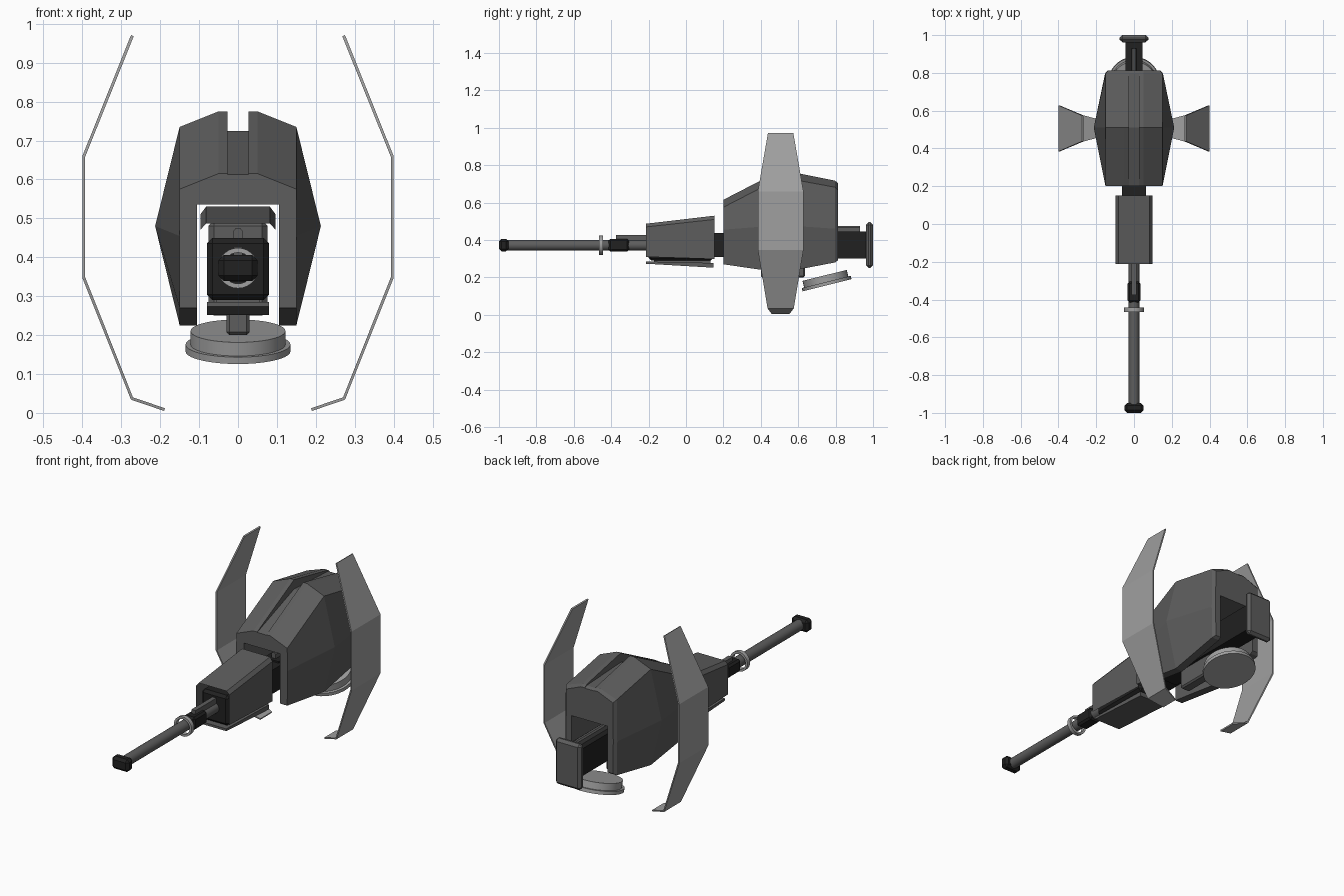
import bpy, bmesh, math
from mathutils import Matrix, Vector

if "Cube" in bpy.data.objects:
    bpy.data.objects.remove(bpy.data.objects["Cube"])


def material(name, v):
    m = bpy.data.materials.new(name)
    m.diffuse_color = (v, v, v, 1)
    m.use_nodes = True
    m.node_tree.nodes["Principled BSDF"].inputs["Base Color"].default_value = m.diffuse_color
    return m


BLACK = material("black", 0.015)
DARK = material("dark_grey", 0.11)
LIGHT = material("light_grey", 0.35)


def finish(name, bm, mat, normals=True):
    if normals:
        bmesh.ops.recalc_face_normals(bm, faces=bm.faces[:])
    me = bpy.data.meshes.new(name)
    bm.to_mesh(me)
    bm.free()
    ob = bpy.data.objects.new(name, me)
    bpy.context.collection.objects.link(ob)
    me.materials.append(mat)
    return ob


def loft(name, loops, mat, caps=True, ring=False, closed=True):
    bm = bmesh.new()
    rows = [[bm.verts.new(p) for p in lp] for lp in loops]
    n = len(rows[0])
    pairs = list(zip(rows, rows[1:])) + ([(rows[-1], rows[0])] if ring else [])
    for a, b in pairs:
        for i in range(n if closed else n - 1):
            j = (i + 1) % n
            bm.faces.new((a[i], a[j], b[j], b[i]))
    if caps:
        bm.faces.new(rows[0])
        bm.faces.new(rows[-1])
    return finish(name, bm, mat)


def box(name, x, y, z, mat, bevel=0.0):
    bm = bmesh.new()
    bmesh.ops.create_cube(bm, size=1)
    lo, hi = Vector((x[0], y[0], z[0])), Vector((x[1], y[1], z[1]))
    for v in bm.verts:
        v.co = Vector([(lo[k] + hi[k]) / 2 + v.co[k] * (hi[k] - lo[k]) for k in range(3)])
    if bevel:
        bmesh.ops.bevel(bm, geom=bm.edges[:], offset=bevel, segments=1, affect='EDGES')
    return finish(name, bm, mat)


def circle(r, y, z=0.372, n=20):
    return [(r * math.cos(2 * math.pi * i / n), y, z + r * math.sin(2 * math.pi * i / n))
            for i in range(n)]


def mirrored(half, y):
    return [(x, y, z) for x, z in half] + [(-x, y, z) for x, z in reversed(half)]


def smooth(ob):
    bpy.ops.object.select_all(action='DESELECT')
    ob.select_set(True)
    bpy.context.view_layer.objects.active = ob
    bpy.ops.object.shade_smooth_by_angle(angle=math.radians(35))


# Faceted hull: an upside-down U with a groove along the crest
def hull(y, top, shoulder, waist, waist_z, bottom, floor, side=0.15):
    return mirrored([(0.027, floor), (0.027, top), (0.05, top), (side, shoulder),
                     (waist, waist_z), (side, bottom), (0.106, bottom), (0.106, 0.535)], y)


loft("hull", [
    hull(0.2, 0.615, 0.575, 0.151, 0.455, 0.27, 0.613),
    hull(0.51, 0.775, 0.735, 0.213, 0.48, 0.225, 0.725),
    hull(0.797, 0.717, 0.682, 0.153, 0.46, 0.28, 0.711),
    hull(0.812, 0.704, 0.668, 0.14, 0.46, 0.291, 0.702, 0.138)], DARK)

# Curved side wings: (x, z, half depth)
WING = [(0.275, 0.971, 0.068), (0.4, 0.66, 0.122), (0.4, 0.347, 0.122),
        (0.275, 0.034, 0.07), (0.19, 0.005, 0.048)]
INNER = [(0.268, 0.968), (0.393, 0.658), (0.393, 0.349), (0.27, 0.04), (0.188, 0.012)]
for s, side in ((-1, "left"), (1, "right")):
    loft(side + "_wing", [
        [(s * x, 0.506 - d, z), (s * x, 0.506 + d, z),
         (s * u, 0.506 + d, w), (s * u, 0.506 - d, w)]
        for (x, z, d), (u, w) in zip(WING, INNER)], LIGHT)

# Thin open shroud over the front block
loft("front_shroud", [
    mirrored([(0.097, 0.31), (0.097, 0.47), (0.082, 0.487)], -0.213),
    mirrored([(0.097, 0.298), (0.097, 0.51), (0.082, 0.53)], 0.152)],
    DARK, caps=False, closed=False)

# Central core
box("front_block", (-0.08, 0.08), (-0.2, 0.145), (0.29, 0.45), BLACK, 0.014)
box("neck_block", (-0.064, 0.064), (0.13, 0.3), (0.31, 0.437), BLACK)
box("rear_core", (-0.044, 0.044), (0.28, 0.97), (0.3, 0.445), BLACK)
loft("rear_rail", [mirrored([(0.012, 0.44), (0.012, 0.467), (0.006, 0.475)], y)
                   for y in (0.3, 0.93)], DARK)
box("rear_plate", (-0.076, 0.076), (0.962, 1.0), (0.25, 0.495), DARK, 0.014)

# Wedge plate, its spacer and the keel underneath
loft("belly_plate", [mirrored([(0.08, a), (0.08, b)], y)
                     for y, a, b in ((-0.213, 0.273, 0.285), (0.147, 0.252, 0.277))], DARK)
box("belly_spacer", (-0.055, 0.055), (-0.17, 0.13), (0.275, 0.295), DARK)
box("keel", (-0.03, 0.03), (0.4, 0.635), (0.2, 0.31), DARK, 0.008)

# Barrel, collar, ring and muzzle
smooth(loft("barrel", [circle(0.028, y) for y in (-0.96, -0.2)], DARK))
box("barrel_collar", (-0.034, 0.034), (-0.415, -0.305), (0.338, 0.406), BLACK, 0.01)
box("barrel_rail", (-0.012, 0.012), (-0.375, -0.19), (0.395, 0.426), DARK)
smooth(loft("barrel_ring", [circle(r, y, n=28) for r, y in
            ((0.052, -0.465), (0.052, -0.443), (0.04, -0.443), (0.04, -0.465))],
            LIGHT, caps=False, ring=True))
box("muzzle", (-0.05, 0.05), (-1.0, -0.948), (0.339, 0.406), BLACK, 0.014)

# Tilted dish below the rear
tilt = Matrix.Translation((0, 0.752, 0.167)) @ Matrix.Rotation(math.radians(14), 4, 'X')
for name, r, z0, z1 in (("dish_flange", 0.135, -0.009, 0.009), ("dish_drum", 0.122, 0.009, 0.045)):
    smooth(loft(name, [[tilt @ Vector((x, y, z)) for x, _, y in circle(r, 0, 0, 36)]
                       for z in (z0, z1)], LIGHT))
